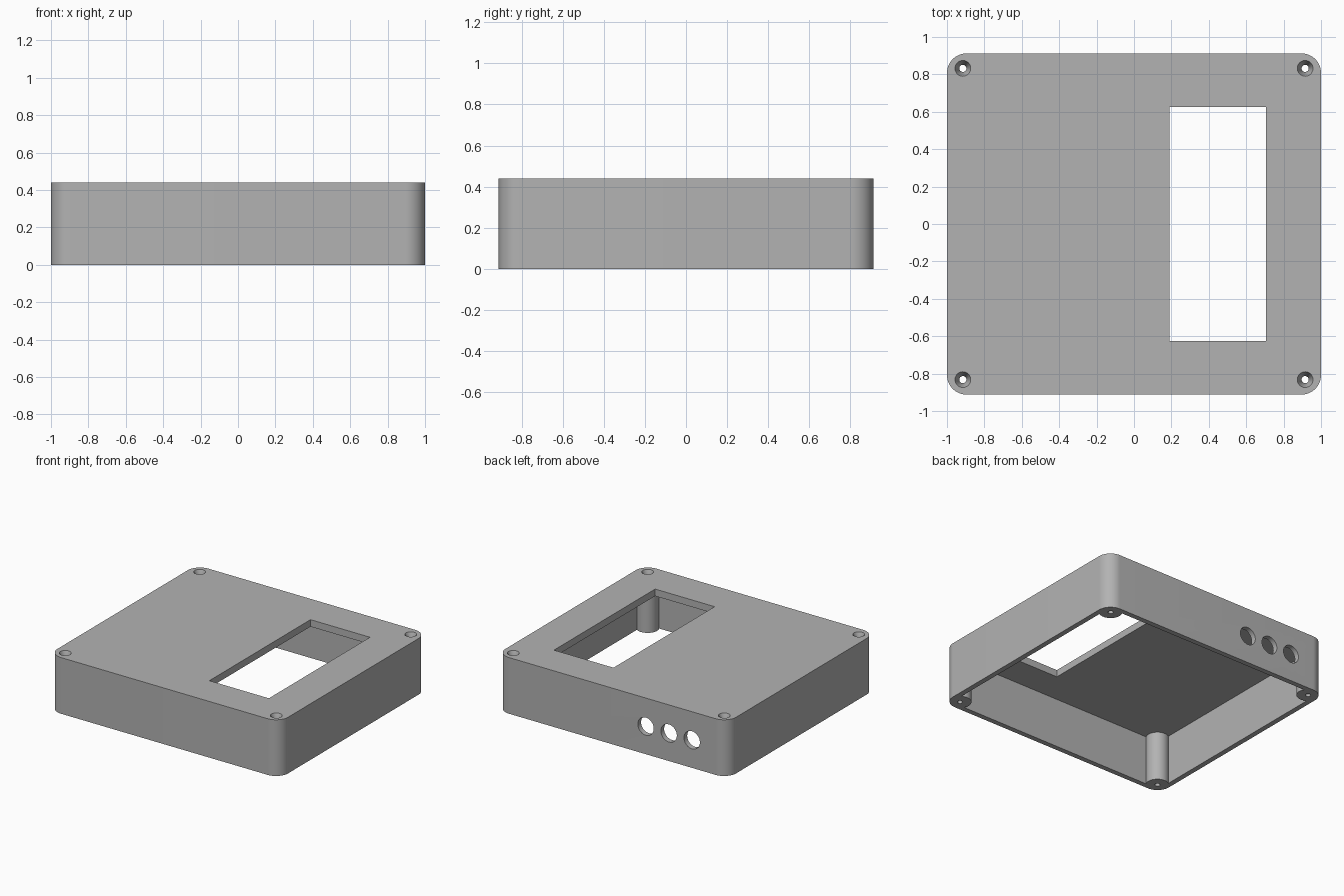
import bpy, bmesh, math

if "Cube" in bpy.data.objects:
    bpy.data.objects.remove(bpy.data.objects["Cube"])

HX, HY, H = 1.0, 0.912, 0.44        # half sizes and height
WALL, TOP, R = 0.04, 0.055, 0.105   # side wall, top plate, corner radius
SX, SY = 0.915, 0.832               # screw positions
CORNERS = [(sx * SX, sy * SY) for sx in (-1, 1) for sy in (-1, 1)]

grey = bpy.data.materials.new("plain grey")
grey.diffuse_color = (0.45, 0.45, 0.45, 1)
grey.use_nodes = True
grey.node_tree.nodes["Principled BSDF"].inputs["Base Color"].default_value = grey.diffuse_color


def prism(name, points, z0, z1):
    """Extrude a flat outline from z0 to z1."""
    bm = bmesh.new()
    face = bm.faces.new([bm.verts.new((x, y, z0)) for x, y in points])
    up = bmesh.ops.extrude_face_region(bm, geom=[face])["geom"]
    bmesh.ops.translate(bm, vec=(0, 0, z1 - z0),
                        verts=[v for v in up if isinstance(v, bmesh.types.BMVert)])
    bmesh.ops.recalc_face_normals(bm, faces=bm.faces)
    mesh = bpy.data.meshes.new(name)
    bm.to_mesh(mesh)
    bm.free()
    mesh.materials.append(grey)
    ob = bpy.data.objects.new(name, mesh)
    bpy.context.collection.objects.link(ob)
    return ob


def rect(x0, x1, y0, y1):
    return [(x0, y0), (x1, y0), (x1, y1), (x0, y1)]


def cylinder(name, r1, r2, depth, loc, rot=(0, 0, 0), sides=48):
    bpy.ops.mesh.primitive_cone_add(vertices=sides, radius1=r1, radius2=r2,
                                    depth=depth, location=loc, rotation=rot)
    ob = bpy.context.object
    ob.name = name
    ob.data.materials.append(grey)
    return ob


def cut(target, cutter):
    """Subtract the cutter from the target, then discard the cutter."""
    mod = target.modifiers.new("cut", 'BOOLEAN')
    mod.operation, mod.solver, mod.object = 'DIFFERENCE', 'EXACT', cutter
    bpy.context.view_layer.objects.active = target
    bpy.ops.object.modifier_apply(modifier=mod.name)
    bpy.data.objects.remove(cutter, do_unlink=True)


# Outer block with rounded vertical corners
outline = []
for i, (sx, sy) in enumerate([(1, 1), (-1, 1), (-1, -1), (1, -1)]):
    for k in range(17):
        a = math.pi / 2 * (i + k / 16)
        outline.append((sx * (HX - R) + R * math.cos(a),
                        sy * (HY - R) + R * math.sin(a)))
case = prism("enclosure_case", outline, 0, H)

# Hollow open at the bottom, leaving a round screw post in each corner
hollow = prism("hollow", rect(-HX + WALL, HX - WALL, -HY + WALL, HY - WALL), -0.1, H - TOP)
for x, y in CORNERS:
    cut(hollow, cylinder("post", 0.082, 0.082, 1.2, (x, y, 0.2)))
cut(case, hollow)

# Display window in the top plate
cut(case, prism("window", rect(0.19, 0.706, -0.626, 0.626), 0.3, 0.6))

# Screw holes with countersinks
for x, y in CORNERS:
    cut(case, cylinder("screw_hole", 0.019, 0.019, 1.0, (x, y, 0.2), sides=32))
    cut(case, cylinder("countersink", 0.018, 0.0426, 0.062, (x, y, H - 0.03), sides=32))

# Three round cable holes in the back wall
for x in (-0.29, -0.49, -0.69):
    cut(case, cylinder("cable_hole", 0.069, 0.069, 0.2, (x, HY - 0.02, 0.218),
                       (math.pi / 2, 0, 0)))

bpy.ops.object.select_all(action='DESELECT')
case.select_set(True)
bpy.context.view_layer.objects.active = case
bpy.ops.object.shade_smooth_by_angle(angle=math.radians(30))
